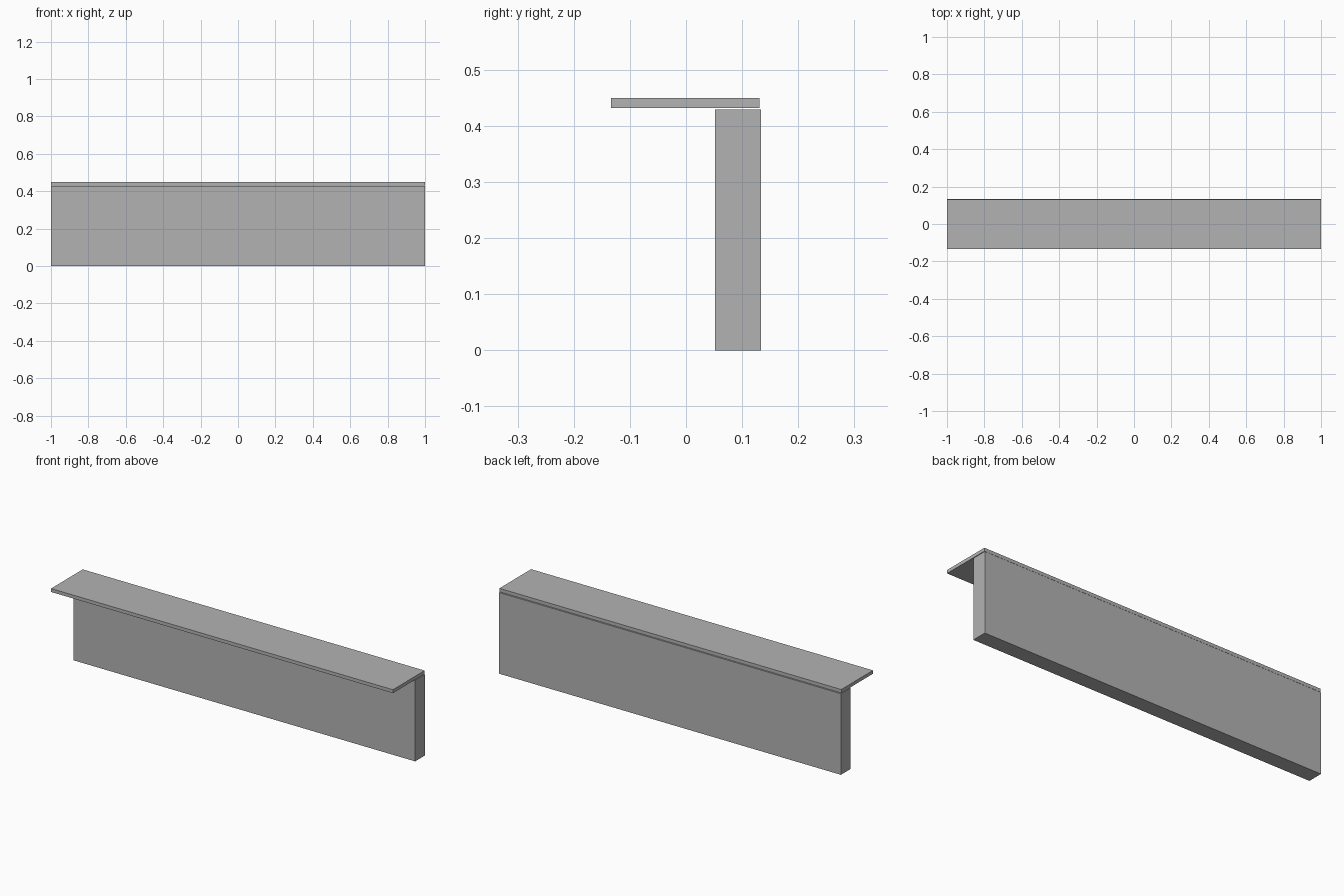
import bpy
from mathutils import Matrix, Vector
import bmesh

cube = bpy.data.objects.get("Cube")
if cube:
    bpy.data.objects.remove(cube, do_unlink=True)

# One plain grey for the whole model
grey = bpy.data.materials.new("plain_grey")
grey.use_nodes = True
color = (0.45, 0.45, 0.45, 1)
grey.diffuse_color = color
grey.node_tree.nodes["Principled BSDF"].inputs["Base Color"].default_value = color


def box(name, low, high):
    """Axis-aligned box between two opposite corners."""
    low, high = Vector(low), Vector(high)
    bm = bmesh.new()
    place = Matrix.Translation((low + high) / 2) @ Matrix.Diagonal((*(high - low), 1))
    bmesh.ops.create_cube(bm, size=1, matrix=place)
    mesh = bpy.data.meshes.new(name)
    bm.to_mesh(mesh)
    bm.free()
    mesh.materials.append(grey)
    obj = bpy.data.objects.new(name, mesh)
    bpy.context.collection.objects.link(obj)
    return obj


# Upright wall at the back
box("wall_panel", (-1, 0.052, 0), (1, 0.134, 0.429))

# Thin overhanging top, a hairline above the wall
box("top_shelf", (-1, -0.134, 0.432), (1, 0.131, 0.45))
